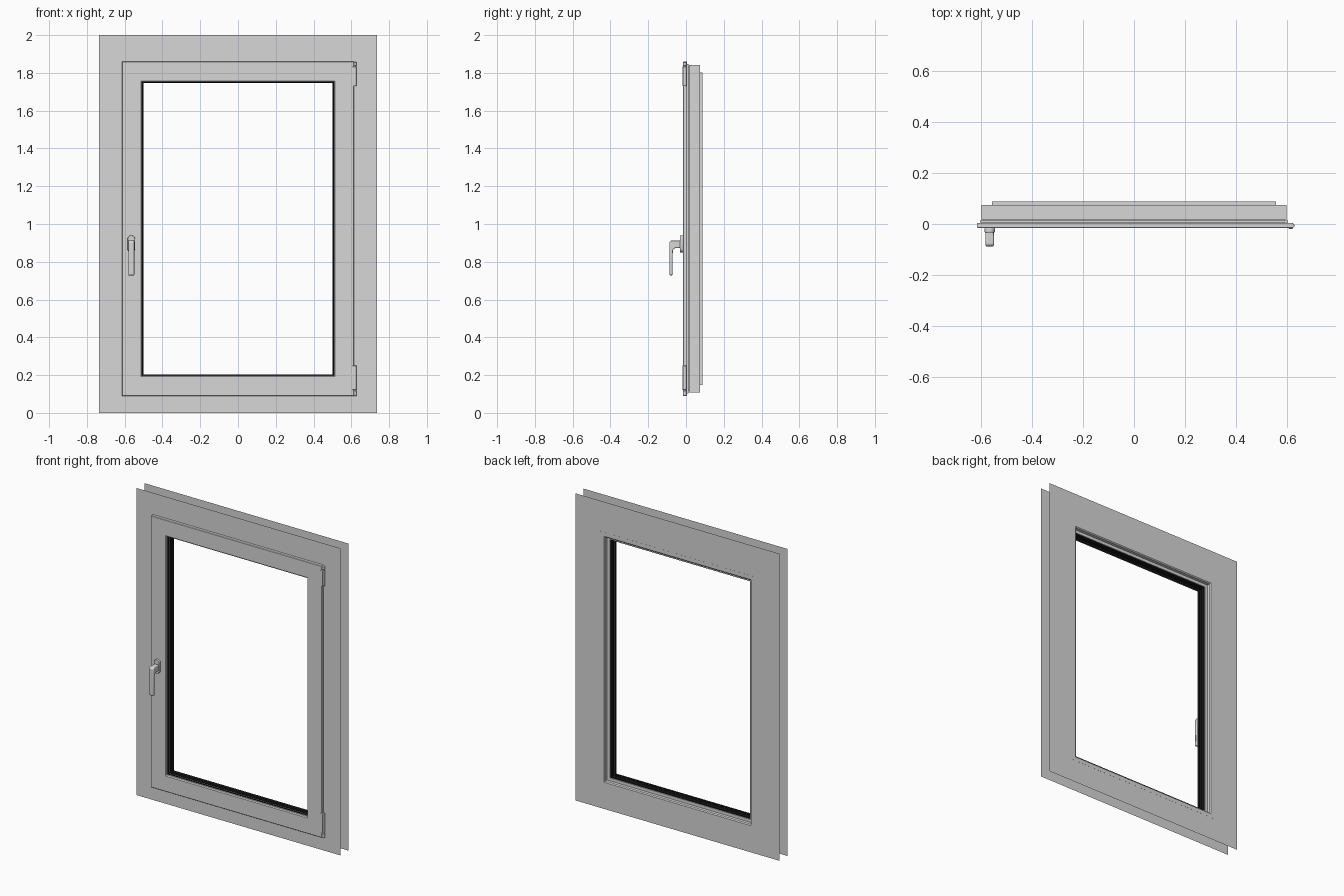
import bpy, bmesh, math
from mathutils import Vector

if "Cube" in bpy.data.objects:
    bpy.data.objects.remove(bpy.data.objects["Cube"])

ZC = 0.975      # centre height of the window opening
EXTRA = 0.27    # half height minus half width, same for every ring


def material(name, value):
    m = bpy.data.materials.new(name)
    m.diffuse_color = (value, value, value, 1)
    m.use_nodes = True
    m.node_tree.nodes["Principled BSDF"].inputs["Base Color"].default_value = m.diffuse_color
    return m


GREY = material("light grey", 0.68)
BLACK = material("seal black", 0.01)


def finish(name, bm, mat, bevel=0, segments=3, smooth=False):
    bmesh.ops.recalc_face_normals(bm, faces=bm.faces)
    mesh = bpy.data.meshes.new(name)
    bm.to_mesh(mesh)
    bm.free()
    ob = bpy.data.objects.new(name, mesh)
    bpy.context.collection.objects.link(ob)
    mesh.materials.append(mat)
    if bevel:
        mod = ob.modifiers.new("rounding", 'BEVEL')
        mod.width, mod.segments, mod.limit_method = bevel, segments, 'ANGLE'
        mod.angle_limit = math.radians(40)
    if smooth:
        bpy.ops.object.select_all(action='DESELECT')
        ob.select_set(True)
        bpy.context.view_layer.objects.active = ob
        bpy.ops.object.shade_smooth_by_angle(angle=math.radians(40))
    return ob


def ring(name, profile, mat):
    """Sweep a closed (half width, y) profile round a mitred rectangle."""
    bm = bmesh.new()
    loops = [[bm.verts.new((sx * w, y, ZC + sz * (w + EXTRA))) for w, y in profile]
             for sx, sz in ((-1, -1), (1, -1), (1, 1), (-1, 1))]
    n = len(profile)
    for i in range(4):
        a, b = loops[i], loops[(i + 1) % 4]
        for j in range(n):
            k = (j + 1) % n
            bm.faces.new((a[j], a[k], b[k], b[j]))
    return finish(name, bm, mat)


def sheet(name, y, hole):
    """Flat surround sheet with a rectangular hole."""
    bm = bmesh.new()
    h = hole + EXTRA
    xs = (-0.735, -hole, hole, 0.735)
    zs = (0, ZC - h, ZC + h, 2)
    v = [[bm.verts.new((x, y, z)) for z in zs] for x in xs]
    for i in range(3):
        for j in range(3):
            if (i, j) != (1, 1):
                bm.faces.new((v[i][j], v[i + 1][j], v[i + 1][j + 1], v[i][j + 1]))
    return finish(name, bm, GREY)


def prism(name, points, depth, bevel=0):
    """Extrude a flat outline of 3D points along a vector."""
    bm = bmesh.new()
    face = bm.faces.new([bm.verts.new(p) for p in points])
    out = bmesh.ops.extrude_face_region(bm, geom=[face])
    moved = [g for g in out["geom"] if isinstance(g, bmesh.types.BMVert)]
    bmesh.ops.translate(bm, verts=moved, vec=Vector(depth))
    return finish(name, bm, GREY, bevel, smooth=True)


def cylinder(name, x, y, z0, z1, r):
    bm = bmesh.new()
    bmesh.ops.create_cone(bm, cap_ends=True, segments=20, radius1=r, radius2=r, depth=z1 - z0)
    bmesh.ops.translate(bm, verts=bm.verts, vec=(x, y, (z0 + z1) / 2))
    return finish(name, bm, GREY, 0.002, 2, True)


# Surround sheets in front and behind
sheet("front_surround", 0.005, 0.598)
sheet("back_surround", 0.087, 0.557)

# Opening sash with softened front edges and a sloped glazing bead
ring("sash", [(0.615, 0.004), (0.615, -0.013), (0.612, -0.016), (0.513, -0.016),
              (0.507, -0.011), (0.507, 0.060), (0.590, 0.060), (0.590, 0.004)], GREY)
# Gasket between sash and frame
ring("sash_gasket", [(0.603, 0.006), (0.603, 0.013), (0.588, 0.013), (0.588, 0.006)], GREY)
# Fixed outer frame with a stepped back
ring("outer_frame", [(0.598, 0.016), (0.598, 0.074), (0.557, 0.074), (0.557, 0.0875),
                     (0.531, 0.0875), (0.525, 0.082), (0.525, 0.062), (0.591, 0.062),
                     (0.591, 0.016)], GREY)

# Black glazing seals lining the opening
for label, y0, y1, w in (("front", 0.0, 0.007, 0.503), ("middle", 0.018, 0.032, 0.501),
                         ("rear", 0.035, 0.055, 0.501)):
    ring(label + "_glazing_seal", [(0.509, y0), (w, y0), (w, y1), (0.509, y1)], BLACK)

# Handle rose: upright capsule plate
HX = -0.565
rose = []
for i in range(24):
    a = 2 * math.pi * (i + 0.5) / 24
    rose.append((HX + 0.02 * math.cos(a), -0.015,
                 0.895 + 0.02 * math.sin(a) + math.copysign(0.025, math.sin(a))))
prism("handle_rose", rose, (0, -0.018, 0), 0.003)

# Handle lever: neck turning down into the grip
lever = [(-0.03, 0.912), (-0.080, 0.912), (-0.088, 0.904), (-0.088, 0.728), (-0.072, 0.728)]
for i in range(7):
    a = math.pi / 2 * i / 6
    lever.append((-0.070 + 0.018 * (1 - math.cos(a)), 0.855 + 0.018 * math.sin(a)))
lever.append((-0.03, 0.873))
prism("handle_lever", [(HX - 0.016, y, z) for y, z in lever], (0.032, 0, 0), 0.005)

# Hinges on the right edge: sleeve, end knob and a leaf against the sash
for label, z0, z1, k0, k1 in (("lower", 0.122, 0.25, 0.09, 0.118),
                              ("upper", 1.73, 1.833, 1.837, 1.857)):
    cylinder(label + "_hinge_sleeve", 0.619, -0.006, z0, z1, 0.0095)
    cylinder(label + "_hinge_knob", 0.619, -0.006, k0, k1, 0.0095)
    cylinder(label + "_hinge_pin", 0.619, -0.006, min(z0, k0) + 0.004, max(z1, k1) - 0.004, 0.006)
    prism(label + "_hinge_leaf", [(0.606, -0.019, z0), (0.622, -0.019, z0),
                                  (0.622, -0.019, z1), (0.606, -0.019, z1)], (0, 0.02, 0), 0.002)
